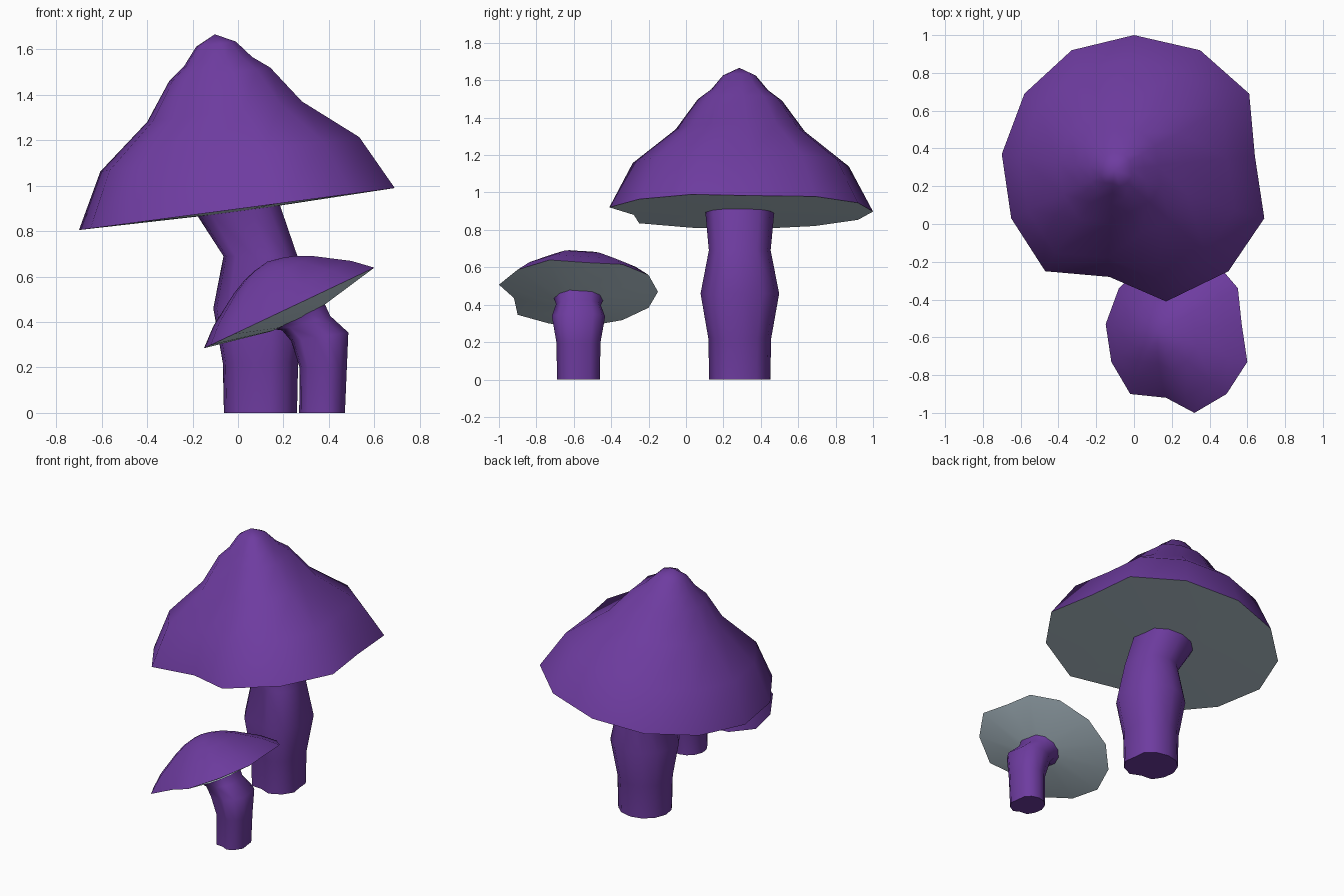
import bpy, bmesh, math
from mathutils import Vector

if "Cube" in bpy.data.objects:
    bpy.data.objects.remove(bpy.data.objects["Cube"])


def material(name, rgb):
    m = bpy.data.materials.new(name)
    m.diffuse_color = (*rgb, 1)
    m.use_nodes = True
    m.node_tree.nodes["Principled BSDF"].inputs["Base Color"].default_value = m.diffuse_color
    return m


PURPLE = material("purple", (0.156, 0.045, 0.352))
GREY = material("pale blue grey", (0.515, 0.631, 0.701))


def loft(name, rings, mats, is_grey=lambda i: False):
    """Skin a list of rings (single-point rings become tips) into a closed mesh."""
    bm = bmesh.new()
    loops = [[bm.verts.new(p) for p in ring] for ring in rings]
    for i, (a, b) in enumerate(zip(loops, loops[1:])):
        n = max(len(a), len(b))
        for k in range(n):
            j = (k + 1) % n
            if len(a) == 1:
                f = bm.faces.new((a[0], b[j], b[k]))
            elif len(b) == 1:
                f = bm.faces.new((a[k], a[j], b[0]))
            else:
                f = bm.faces.new((a[k], a[j], b[j], b[k]))
            f.material_index = int(is_grey(i))
    for end in (loops[0], loops[-1]):
        if len(end) > 2:
            bm.faces.new(end)
    bmesh.ops.recalc_face_normals(bm, faces=bm.faces[:])
    for f in bm.faces:
        f.smooth = True
    me = bpy.data.meshes.new(name)
    bm.to_mesh(me)
    bm.free()
    me.set_sharp_from_angle(angle=math.radians(60))
    for m in mats:
        me.materials.append(m)
    ob = bpy.data.objects.new(name, me)
    bpy.context.collection.objects.link(ob)


def mushroom(prefix, centre, slope, rim, profile, under, stem):
    """rim: top-view outline on a plane tilted by slope; profile: (scale, height);
    stem: (x, z, radius, slope) rings."""
    c = Vector(centre)
    normal = Vector((-slope, 0, 1)).normalized()
    offs = [Vector((x - c.x, y - c.y, slope * (x - c.x))) for x, y in rim]

    # Cap: purple top down to the rim, grey underside from the rim inwards
    rings = []
    for s, h in profile + under:
        p = c + normal * h
        rings.append([p] if s == 0 else [p + o * s for o in offs])
    loft(prefix + "_cap", rings, [PURPLE, GREY], lambda i: i >= len(profile) - 1)

    # Stem: the same irregular outline, scaled down
    size = sum(o.length for o in offs) / len(offs)
    rings = []
    for x, z, r, tilt in stem:
        rings.append([Vector((x + o.x * r / size, c.y + o.y * r / size,
                              z + tilt * o.x * r / size)) for o in offs])
    loft(prefix + "_stem", rings, [PURPLE])


mushroom(
    "large", (0, 0.285, 0.898), 0.133,
    [(0, 1.0), (0.35, 0.92), (0.61, 0.69), (0.64, 0.36), (0.69, 0.03),
     (0.50, -0.25), (0.17, -0.41), (-0.13, -0.28), (-0.47, -0.25),
     (-0.65, 0.03), (-0.70, 0.37), (-0.58, 0.69), (-0.33, 0.92)],
    [(0, 0.775), (0.125, 0.732), (0.215, 0.655), (0.32, 0.598),
     (0.49, 0.432), (0.82, 0.243), (1, 0)],
    [(0.25, -0.01), (0, -0.01)],
    [(0.10, 0, 0.163, 0), (0.10, 0.22, 0.168, 0), (0.10, 0.46, 0.21, 0),
     (0.10, 0.69, 0.165, 0), (0, 0.90, 0.185, 0.133)])

mushroom(
    "small", (0.225, -0.575, 0.462), 0.473,
    [(0.60, -0.73), (0.49, -0.90), (0.32, -1.0), (0.17, -0.92),
     (-0.02, -0.90), (-0.12, -0.73), (-0.15, -0.53), (-0.08, -0.34),
     (0.06, -0.20), (0.24, -0.15), (0.43, -0.20), (0.55, -0.34), (0.57, -0.53)],
    [(0, 0.225), (0.17, 0.212), (0.30, 0.195), (0.47, 0.16), (0.81, 0.07), (1, 0)],
    [(0.28, -0.06), (0, -0.06)],
    [(0.37, 0, 0.112, 0), (0.375, 0.2, 0.116, 0), (0.36, 0.335, 0.14, 0.15),
     (0.30, 0.395, 0.118, 0.3), (0.265, 0.425, 0.13, 0.473)])
